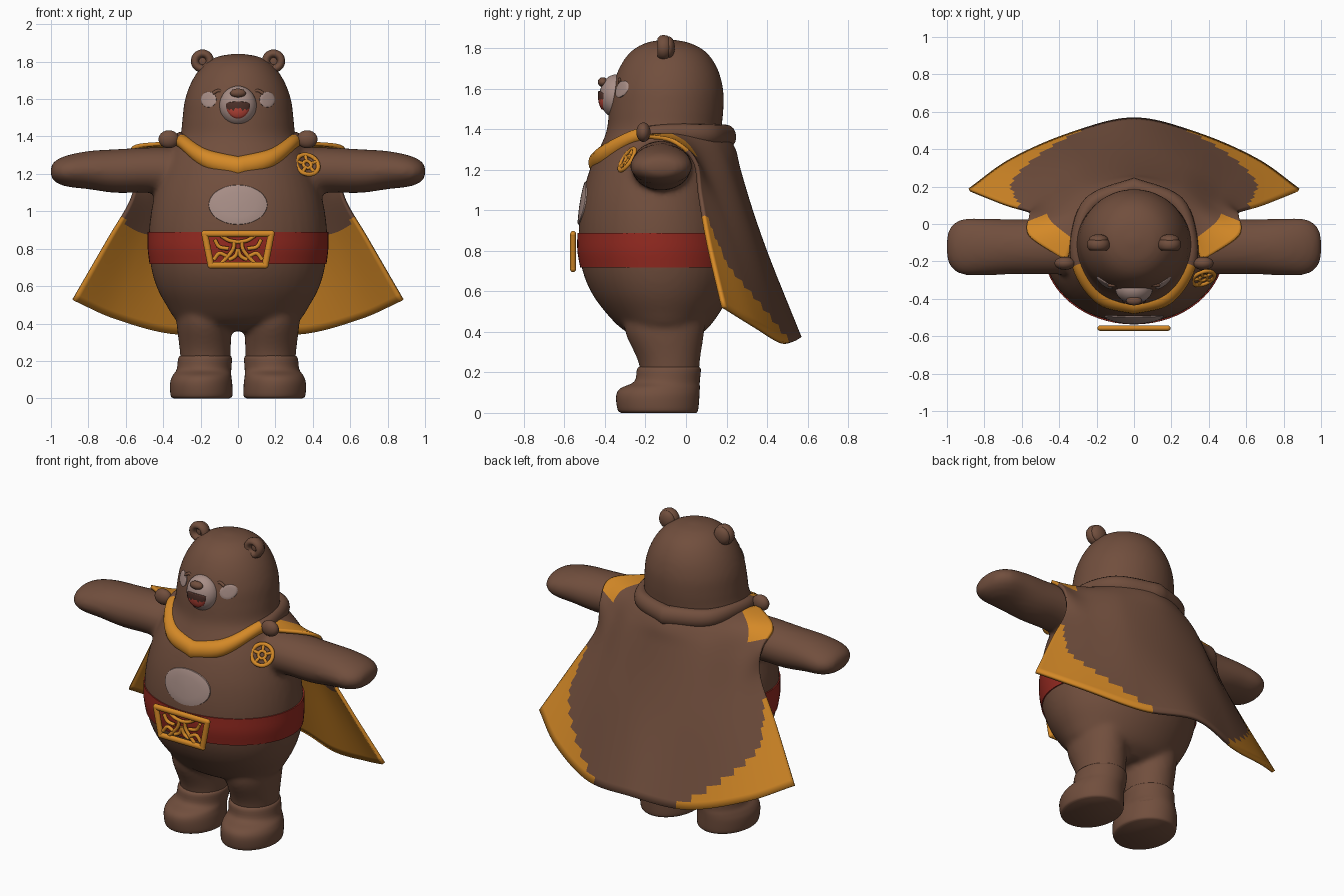
import bpy, bmesh, math
from mathutils import Vector, Matrix
from mathutils.bvhtree import BVHTree

cube = bpy.data.objects.get("Cube")
if cube:
    bpy.data.objects.remove(cube)


def material(name, rgb):
    m = bpy.data.materials.new(name)
    m.use_nodes = True
    m.diffuse_color = (*rgb, 1)
    bsdf = next(n for n in m.node_tree.nodes if n.type == 'BSDF_PRINCIPLED')
    bsdf.inputs["Base Color"].default_value = (*rgb, 1)
    return m


BROWN = material("brown fur", (0.165, 0.077, 0.047))
GOLD = material("gold cloth", (0.66, 0.25, 0.02))
RED = material("belt red", (0.30, 0.023, 0.015))
PALE = material("pale fur", (0.39, 0.27, 0.24))
TONGUE = material("tongue red", (0.5, 0.06, 0.04))
DARK = material("mouth dark", (0.075, 0.03, 0.022))


def spline(pts, n=6):
    """Smooth curve through points of any dimension."""
    pts = [Vector(p) for p in pts]
    out = []
    for i in range(len(pts) - 1):
        b, c = pts[i], pts[i + 1]
        a = pts[i - 1] if i else b * 2 - c
        d = pts[i + 2] if i + 2 < len(pts) else c * 2 - b
        for k in range(n):
            t = k / n
            out.append(0.5 * (b * 2 + (c - a) * t + (a * 2 - b * 5 + c * 4 - d) * t * t
                              + (b * 3 - a - c * 3 + d) * t ** 3))
    return out + [pts[-1]]


def angles(n):
    return [2 * math.pi * k / n for k in range(n)]


def loft(bm, rings, closed=False):
    """Skin a list of closed rings."""
    vs = [[bm.verts.new(p) for p in r] for r in rings]
    n = len(vs[0])
    for i in range(len(vs) if closed else len(vs) - 1):
        a, b = vs[i], vs[(i + 1) % len(vs)]
        for j in range(n):
            bm.faces.new((a[j], a[(j + 1) % n], b[(j + 1) % n], b[j]))
    if not closed:
        bm.faces.new(vs[0])
        bm.faces.new(vs[-1])


def upright(bm, profile, side=1, n=48, smooth=6):
    """Stack of ellipses from (z, x centre, x radius, front y, back y)."""
    rows = spline(profile, smooth) if smooth else profile
    loft(bm, [[(side * (cx + rx * math.cos(a)), (f + b) / 2 + (b - f) / 2 * math.sin(a), z)
               for a in angles(n)] for z, cx, rx, f, b in rows])


def ball(bm, centre, radii):
    m = Matrix.Translation(centre) @ Matrix.Diagonal((*radii, 1))
    bmesh.ops.create_uvsphere(bm, u_segments=28, v_segments=18, radius=1, matrix=m)


def stroke(bm, pts, r, y=0, depth=None, closed=False):
    """Rounded bar along a path in the xz plane."""
    pts = [Vector(p) for p in pts]
    rings = []
    for i, p in enumerate(pts):
        nxt = pts[(i + 1) % len(pts)] if closed else pts[min(i + 1, len(pts) - 1)]
        prv = pts[i - 1] if closed else pts[max(i - 1, 0)]
        t = (nxt - prv).normalized()
        rings.append([(p.x - t.y * r * math.cos(a), y + (depth or r) * math.sin(a),
                       p.y + t.x * r * math.cos(a)) for a in angles(10)])
    loft(bm, rings, closed)


def finish(name, bm, mats, rule=None, fix=True):
    if fix:
        bmesh.ops.recalc_face_normals(bm, faces=bm.faces)
    for f in bm.faces:
        f.smooth = True
        if rule:
            f.material_index = rule(f.calc_center_median())
    me = bpy.data.meshes.new(name)
    bm.to_mesh(me)
    bm.free()
    me.set_sharp_from_angle(angle=math.radians(50))
    for m in mats:
        me.materials.append(m)
    ob = bpy.data.objects.new(name, me)
    bpy.context.collection.objects.link(ob)
    return ob


def surface(ob):
    bm = bmesh.new()
    bm.from_mesh(ob.data)
    tree = BVHTree.FromBMesh(bm)
    bm.free()
    return tree


def plate(name, tree, centre, outline, mats, rule=None):
    """Thin patch laid on the front of a surface."""
    bm = bmesh.new()
    rings = []
    for s, lift in [(0.05, .008), (.3, .008), (.6, .008), (.85, .008), (.97, .006), (1, -.01)]:
        ring = []
        for px, pz in outline:
            x, z = centre[0] + px * s, centre[1] + pz * s
            hit = tree.ray_cast(Vector((x, -2, z)), Vector((0, 1, 0)))[0]
            ring.append((x, (hit.y if hit else -.35) - lift, z))
        rings.append(ring)
    loft(bm, rings)
    return finish(name, bm, mats, rule)


def ellipse(rx, rz, n=36):
    return [(rx * math.cos(a), rz * math.sin(a)) for a in angles(n)]


# Body, head, legs and arms fused into one skin
bm = bmesh.new()
upright(bm, [(.36, 0, .2, -.2, .02), (.41, 0, .32, -.31, .10), (.5, 0, .385, -.40, .17),
             (.6, 0, .437, -.47, .22), (.72, 0, .468, -.515, .25), (.88, 0, .477, -.53, .25),
             (1.05, 0, .455, -.515, .23), (1.2, 0, .41, -.475, .2), (1.32, 0, .36, -.42, .17),
             (1.4, 0, .31, -.39, .175), (1.5, 0, .297, -.38, .185), (1.6, 0, .283, -.365, .183),
             (1.7, 0, .245, -.33, .155), (1.78, 0, .187, -.275, .1), (1.825, 0, .115, -.2, .02),
             (1.843, 0, .02, -.11, -.07)])
arm = spline([(.2, 1.2, .14, .15), (.45, 1.22, .122, .148), (.65, 1.215, .117, .148),
              (.8, 1.22, .102, .152), (.92, 1.215, .082, .148), (.985, 1.213, .05, .1),
              (1.003, 1.213, .008, .02)])
for side in (-1, 1):
    upright(bm, [(.1, .175, .125, -.21, .06), (.25, .175, .136, -.235, .068),
                 (.4, .183, .145, -.3, .09), (.52, .19, .14, -.3, .1)], side)
    loft(bm, [[(side * x, -.122 + ry * math.cos(a), z + rz * math.sin(a)) for a in angles(32)]
              for x, z, rz, ry in arm])
body = finish("body", bm, [BROWN])
remesh = body.modifiers.new("fuse", 'REMESH')
remesh.mode = 'VOXEL'
remesh.voxel_size = 0.016
remesh.use_smooth_shade = True
soft = body.modifiers.new("soften", 'SMOOTH')
soft.factor, soft.iterations = 0.5, 6
fused = bpy.data.meshes.new_from_object(body.evaluated_get(bpy.context.evaluated_depsgraph_get()))
body.modifiers.clear()
body.data = fused
fused.materials.clear()
fused.materials.append(BROWN)
skin = surface(body)

# Boots and ears
for side, word in ((-1, "right"), (1, "left")):
    bm = bmesh.new()
    upright(bm, [(0, .195, .15, -.32, .05), (.015, .195, .165, -.337, .06),
                 (.08, .197, .166, -.345, .066), (.12, .193, .157, -.325, .068),
                 (.155, .182, .146, -.255, .068), (.215, .176, .143, -.242, .073),
                 (.23, .175, .128, -.225, .06)], side, smooth=4)
    finish(word + "_boot", bm, [BROWN])
    bm = bmesh.new()
    stroke(bm, [(side * .19 + x, 1.803 + z) for x, z in ellipse(.04, .04)], .022, -.11, .032, True)
    ball(bm, (side * .19, -.085, 1.803), (.052, .03, .054))
    finish(word + "_ear", bm, [BROWN])
    # Cheek, closed eye and cape clasp
    plate(word + "_cheek", skin, (side * .157, 1.597), ellipse(.042, .042), [PALE])
    bm = bmesh.new()
    stroke(bm, spline([(side * .075, 1.632), (side * .105, 1.645), (side * .135, 1.63)]), .009, -.328)
    finish(word + "_eye", bm, [BROWN])
    bm = bmesh.new()
    ball(bm, (side * .37, -.21, 1.385), (.055, .035, .048))
    finish(word + "_clasp", bm, [BROWN])

# Muzzle, nose, mouth and chest patch
bm = bmesh.new()
ball(bm, (0, -.345, 1.563), (.1, .082, .107))
muzzle = finish("muzzle", bm, [PALE])
bm = bmesh.new()
ball(bm, (0, -.41, 1.632), (.042, .025, .024))
finish("nose", bm, [BROWN])
smile = [(x, z * (.2 if z > 0 else 1)) for x, z in ellipse(.066, .078)]
plate("mouth", surface(muzzle), (0, 1.572), smile, [DARK, TONGUE], lambda c: int(c.z < 1.545))
plate("chest_patch", skin, (0, 1.035), ellipse(.16, .108), [PALE])

# Belt and buckle
bm = bmesh.new()
upright(bm, [(.718, 0, .473, -.522, .258), (.8, 0, .483, -.536, .262),
             (.888, 0, .483, -.536, .26)], n=64, smooth=4)
finish("belt", bm, [RED])
bm = bmesh.new()
corners = [(-.178, .88), (.178, .88), (.145, .712), (-.145, .712)]
for i in range(4):
    stroke(bm, [corners[i], corners[(i + 1) % 4]], .018, -.557, .015)
for x, z in corners:
    ball(bm, (x, -.557, z), (.018, .015, .018))
for side in (-1, 1):
    for path in ([(.0, .835), (.05, .845), (.09, .87)], [(.02, .84), (.03, .79), (.09, .72)],
                 [(.05, .80), (.10, .81), (.125, .85)], [(.06, .76), (.1, .775), (.13, .74)],
                 [(.0, .80), (.015, .76), (.05, .74)]):
        stroke(bm, spline([(side * x, z) for x, z in path]), .011, -.555)
finish("buckle", bm, [GOLD])

# Medal
bm = bmesh.new()
stroke(bm, ellipse(.062, .062), .012, 0, .01, True)
stroke(bm, ellipse(.022, .022, 20), .01, 0, .008, True)
for a in angles(5):
    c, s = math.cos(a + .3), math.sin(a + .3)
    stroke(bm, [(.025 * c, .025 * s), (.062 * c, .062 * s)], .01, 0, .008)
medal = finish("medal", bm, [GOLD])
medal.matrix_world = (Matrix.Translation((.37, -.29, 1.25)) @ Matrix.Rotation(.35, 4, 'Z')
                      @ Matrix.Rotation(-.55, 4, 'X'))

# Collar: gold crescent in front, brown roll behind
half = spline([(0, -.432, 1.235, .058, .05), (.17, -.385, 1.278, .054, .05),
               (.285, -.24, 1.365, .038, .04), (.305, -.08, 1.38, .045, .035),
               (.225, .11, 1.37, .055, .045), (0, .198, 1.362, .06, .05)])
loop = half + [Vector((-p[0], *p[1:])) for p in half[-2:0:-1]]
bm = bmesh.new()
rings = []
for x, y, z, h, w in loop:
    out = Vector((x, y + .1, 0)).normalized()
    rings.append([Vector((x, y, z)) + out * w * math.cos(a) + Vector((0, 0, h * math.sin(a)))
                  for a in angles(16)])
loft(bm, rings, True)
finish("collar", bm, [GOLD, BROWN], lambda c: int(c.y > -.21))

# Cape: smooth sheet through hanging folds, from the spine out to the front edge
folds = [[(0, .2, 1.38), (0, .245, 1.3), (0, .27, 1.2), (0, .33, 1.0), (0, .415, .76), (0, .57, .375)],
         [(.2, .13, 1.38), (.23, .18, 1.3), (.26, .22, 1.2), (.28, .29, 1.0), (.3, .37, .76), (.34, .49, .348)],
         [(.31, -.04, 1.385), (.4, .04, 1.32), (.44, .1, 1.2), (.47, .17, 1.02), (.54, .25, .78), (.66, .35, .43)],
         [(.36, -.2, 1.375), (.56, -.06, 1.35), (.56, .05, 1.25), (.57, .075, 1.08), (.7, .115, .85), (.885, .19, .53)]]
columns = [spline(f, 10) for f in folds]
columns = [[Vector((-p.x, p.y, p.z)) for p in c] for c in columns[:0:-1]] + columns
rows = [spline(r, 12) for r in zip(*columns)]
bm = bmesh.new()
grid = [[bm.verts.new(p) for p in r] for r in rows]
nv, nu = len(grid) - 1, len(grid[0]) - 1
for i in range(nv):
    for j in range(nu):
        f = bm.faces.new((grid[i][j], grid[i + 1][j], grid[i + 1][j + 1], grid[i][j + 1]))
        u, v = abs((j + .5) / nu * 2 - 1), (i + .5) / nv
        shoulder = u > .74 and v < .32
        hem = v + .25 * max(u - .25, 0) > 1 or (v > .7 and u > 1 - (v - .65) * .8)
        f.material_index = 1 if shoulder or hem else 2 if v > .72 else 0
bm.normal_update()
if sum(f.normal.y for f in bm.faces) < 0:
    bmesh.ops.reverse_faces(bm, faces=bm.faces)
# first three slots colour the outside, last three the lining
cape = finish("cape", bm, [BROWN, GOLD, BROWN, BROWN, GOLD, GOLD], fix=False)
thick = cape.modifiers.new("thickness", 'SOLIDIFY')
thick.thickness = 0.02
thick.offset = -1
thick.material_offset = 3
